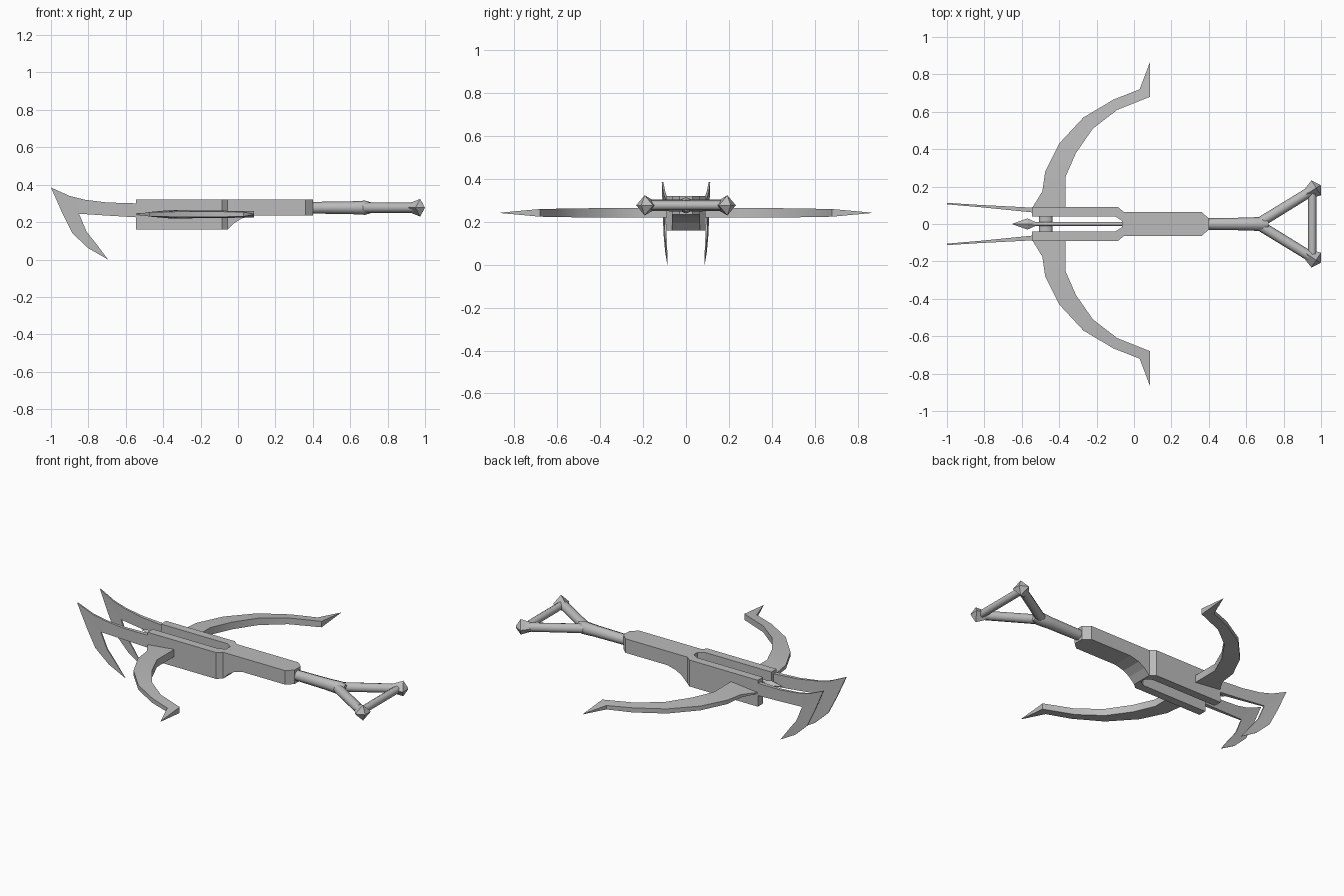
import bpy, bmesh, math
from mathutils import Vector

old_cube = bpy.data.objects.get("Cube")
if old_cube:
    bpy.data.objects.remove(old_cube, do_unlink=True)

# One plain grey for the whole model
grey = bpy.data.materials.new("plain_grey")
grey.use_nodes = True
colour = (0.5, 0.5, 0.5, 1)
grey.diffuse_color = colour
for node in grey.node_tree.nodes:
    if node.type == "BSDF_PRINCIPLED":
        node.inputs["Base Color"].default_value = colour


def finish(name, mesh_data, smooth_angle=None):
    """Clean the mesh, make it an object and shade it."""
    bmesh.ops.remove_doubles(mesh_data, verts=mesh_data.verts, dist=0.0005)
    bmesh.ops.dissolve_degenerate(mesh_data, edges=mesh_data.edges, dist=0.0001)
    bmesh.ops.recalc_face_normals(mesh_data, faces=mesh_data.faces)
    mesh = bpy.data.meshes.new(name)
    mesh_data.to_mesh(mesh)
    mesh_data.free()
    mesh.materials.append(grey)
    part = bpy.data.objects.new(name, mesh)
    bpy.context.collection.objects.link(part)
    if smooth_angle:
        bpy.ops.object.select_all(action="DESELECT")
        part.select_set(True)
        bpy.context.view_layer.objects.active = part
        bpy.ops.object.shade_smooth_by_angle(angle=math.radians(smooth_angle))
    return part


def loft(name, rings, smooth_angle=None):
    """Skin a row of equal rings and close both ends."""
    bm = bmesh.new()
    rows = [[bm.verts.new(point) for point in ring] for ring in rings]
    count = len(rows[0])
    for start, end in zip(rows, rows[1:]):
        for i in range(count):
            j = (i + 1) % count
            bm.faces.new((start[i], start[j], end[j], end[i]))
    bm.faces.new(rows[0])
    bm.faces.new(rows[-1])
    return finish(name, bm, smooth_angle)


def plate(name, sections, place, smooth_angle=None):
    """Each section: edge a, edge b, half thickness at a and at b."""
    rings = []
    for a, b, thick_a, thick_b in sections:
        rings.append([place(*a, thick_a), place(*b, thick_b),
                      place(*b, -thick_b), place(*a, -thick_a)])
    return loft(name, rings, smooth_angle)


def tube(name, stations, sides, smooth_angle=None):
    """Each station: centre and radius, on a straight axis."""
    points = [Vector(centre) for centre, radius in stations]
    axis = (points[-1] - points[0]).normalized()
    up = Vector((0, 0, 1))
    across = axis.cross(up).normalized()
    rings = []
    for point, (centre, radius) in zip(points, stations):
        angles = [math.tau * i / sides for i in range(sides)]
        rings.append([point + radius * (across * math.cos(t) + up * math.sin(t))
                      for t in angles])
    return loft(name, rings, smooth_angle)


# Stock with a curved underside and a narrowed rear end
stock_top = 0.32
stock_shape = [(-0.065, 0.16, 0.065), (-0.055, 0.16, 0.065), (-0.02, 0.195, 0.065),
               (0.02, 0.22, 0.065), (0.08, 0.235, 0.065), (0.36, 0.235, 0.065),
               (0.4, 0.235, 0.03)]
plate("stock",
      [((x, stock_top), (x, low), width, width) for x, low, width in stock_shape],
      lambda x, z, y: (x, y, z))

# Paired front parts: prongs, bow limbs and hooked blades
prong_shape = [((-0.545, 0.09), (-0.545, 0.04)),
               ((-0.085, 0.09), (-0.1, 0.04)),
               ((-0.055, 0.065), (-0.065, 0.018))]
limb_shape = [((-0.545, 0.085), (-0.365, 0.085), 0.003, 0.022),
              ((-0.49, 0.175), (-0.365, 0.175), 0.009, 0.022),
              ((-0.475, 0.28), (-0.365, 0.255), 0.012, 0.022),
              ((-0.4, 0.43), (-0.31, 0.38), 0.013, 0.022),
              ((-0.27, 0.57), (-0.22, 0.51), 0.014, 0.021),
              ((-0.11, 0.665), (-0.09, 0.61), 0.014, 0.019),
              ((0.03, 0.72), (0.085, 0.68), 0.012, 0.018),
              ((0.085, 0.865), (0.085, 0.865), 0.001, 0.001)]
blade_shape = [((-0.53, 0.3), (-0.53, 0.225), 0.013),
               ((-0.7, 0.305), (-0.7, 0.235), 0.009),
               ((-0.82, 0.32), (-0.82, 0.243), 0.006),
               ((-0.9, 0.34), (-0.85, 0.245), 0.005),
               ((-1, 0.385), (-0.85, 0.245), 0.004),
               ((-0.94, 0.25), (-0.85, 0.245), 0.004),
               ((-0.885, 0.14), (-0.81, 0.15), 0.004),
               ((-0.8, 0.06), (-0.755, 0.08), 0.003),
               ((-0.695, 0), (-0.695, 0), 0.001)]
handle_z = 0.277
for side, label in ((1, "left"), (-1, "right")):
    plate(label + "_prong", [(a, b, 0.08, 0.08) for a, b in prong_shape],
          lambda x, y, t: (x, side * y, 0.24 + t))
    plate(label + "_bow_limb", limb_shape,
          lambda x, y, t: (x, side * y, 0.242 + t), 25)
    # Blades drift outward toward their tips
    plate(label + "_hooked_blade", [(a, b, t, t) for a, b, t in blade_shape],
          lambda x, z, t: (x, side * (0.075 - 0.075 * (x + 0.545)) + t, z), 30)
    # Splayed arm of the shoulder rest with a diamond-shaped end
    tube(label + "_rest_arm", [((0.66, 0, handle_z), 0.028),
                               ((0.95, side * 0.178, handle_z), 0.027)], 8, 50)
    tube(label + "_rest_end", [((0.92, side * 0.157, handle_z), 0.026),
                               ((0.974, side * 0.193, handle_z), 0.047),
                               ((0.997, side * 0.207, handle_z), 0.004)], 4)

# Rear shaft and cross bar of the shoulder rest
tube("rear_shaft", [((0.38, 0, handle_z), 0.031), ((0.6, 0, handle_z), 0.034),
                    ((0.68, 0, handle_z), 0.038), ((0.72, 0, handle_z), 0.026)], 8, 50)
tube("rest_cross_bar", [((0.953, -0.18, handle_z), 0.022),
                        ((0.953, 0.18, handle_z), 0.022)], 8, 50)

# Axle between the prongs, with the bolt lying above it
axle = tube("limb_axle", [((-0.472, -0.06, 0), 0.037),
                          ((-0.472, 0.06, 0), 0.037)], 8, 50)
axle.scale.z = 0.6
axle.location.z = 0.242
bolt_z = 0.274
tube("bolt_shaft", [((-0.58, 0, bolt_z), 0.01), ((-0.06, 0, bolt_z), 0.01)], 6, 65)
head = tube("bolt_head", [((-0.65, 0, 0), 0.001), ((-0.57, 0, 0), 0.03),
                          ((-0.53, 0, 0), 0.012)], 4)
head.scale.z = 0.6
head.location.z = bolt_z
